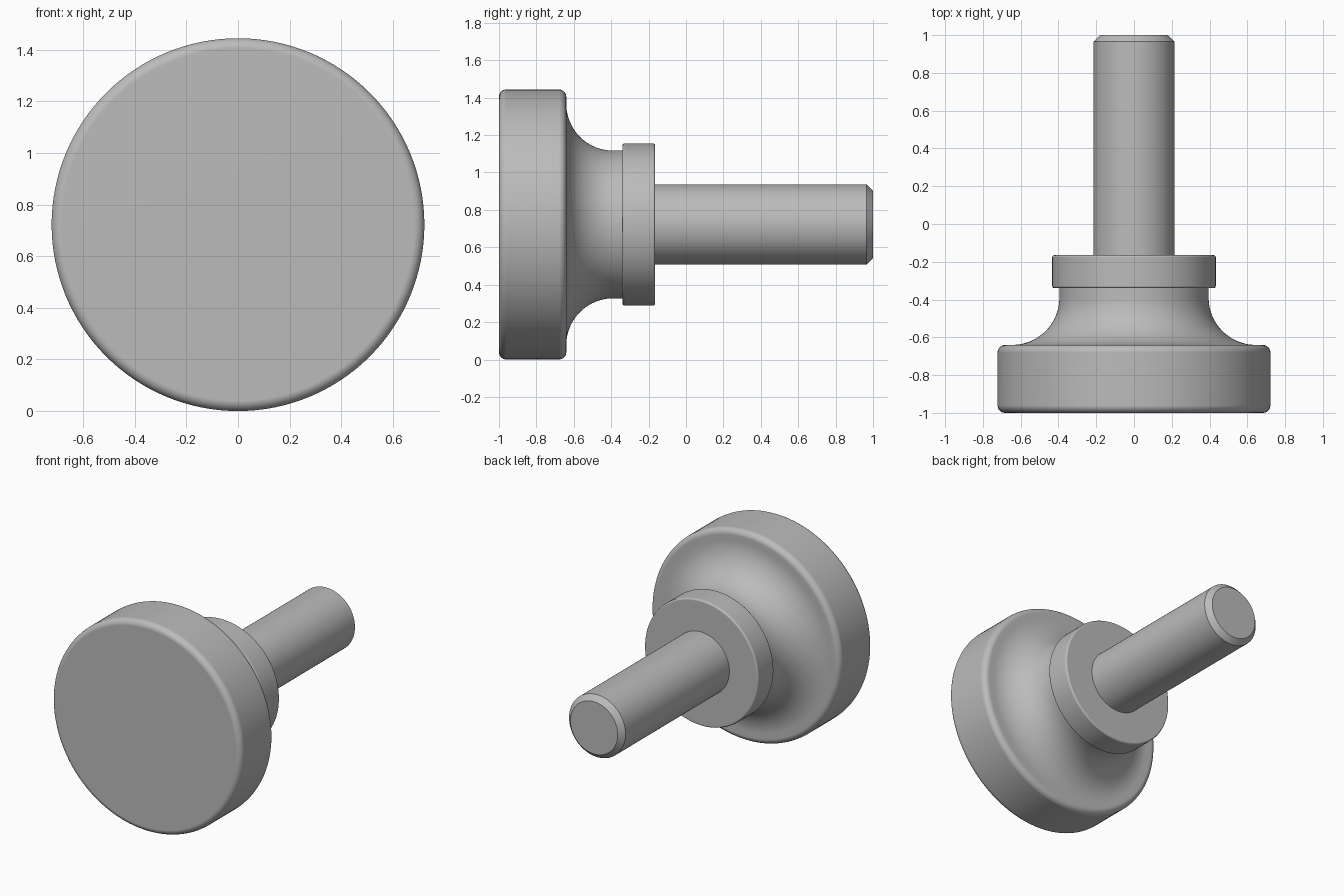
import bpy
import bmesh
from math import cos, sin, pi, radians

AXIS_Z = 0.722   # height of the axis the knob is turned around
SEGMENTS = 128

cube = bpy.data.objects.get("Cube")
if cube:
    bpy.data.objects.remove(cube, do_unlink=True)

steel = bpy.data.materials.new("satin_grey")
steel.use_nodes = True
grey = (0.5, 0.5, 0.5, 1)
steel.diffuse_color = grey
steel.node_tree.nodes["Principled BSDF"].inputs["Base Color"].default_value = grey


def arc(r, y, radius, start, end, steps):
    """Profile points (r, y) along an arc; 0 deg points outward, 90 deg to the back."""
    angles = [radians(start + (end - start) * i / steps) for i in range(steps + 1)]
    return [(r + radius * cos(a), y + radius * sin(a)) for a in angles]


def lathe(name, profile):
    """Turn a front-to-back (r, y) profile around the y axis."""
    bm = bmesh.new()
    rings = []
    for r, y in profile:
        count = SEGMENTS if r > 1e-6 else 1
        turn = [2 * pi * k / SEGMENTS for k in range(count)]
        rings.append([bm.verts.new((r * cos(a), y, r * sin(a))) for a in turn])
    for front, back in zip(rings, rings[1:]):
        for k in range(SEGMENTS):
            n = k + 1
            corners = [front[k % len(front)], back[k % len(back)],
                       back[n % len(back)], front[n % len(front)]]
            bm.faces.new(list(dict.fromkeys(corners)))
    mesh = bpy.data.meshes.new(name)
    bm.to_mesh(mesh)
    bm.free()
    mesh.materials.append(steel)
    obj = bpy.data.objects.new(name, mesh)
    obj.location.z = AXIS_Z
    bpy.context.collection.objects.link(obj)
    bpy.ops.object.select_all(action='DESELECT')
    obj.select_set(True)
    bpy.context.view_layer.objects.active = obj
    bpy.ops.object.shade_smooth_by_angle(angle=radians(30))
    weighted = obj.modifiers.new("flat_face_normals", 'WEIGHTED_NORMAL')
    weighted.keep_sharp = True
    return obj


# Round head with soft rims, flowing into a concave neck
HEAD_R, RIM = 0.722, 0.04
NECK_R, SWEEP = 0.395, 0.25
HEAD_BACK, COLLAR_FRONT, COLLAR_BACK = -0.64, -0.34, -0.165
lathe("head_and_neck",
      [(0, -1)]
      + arc(HEAD_R - RIM, -1 + RIM, RIM, -90, 0, 8)
      + arc(HEAD_R - RIM, HEAD_BACK - RIM, RIM, 0, 90, 8)
      + arc(NECK_R + SWEEP, HEAD_BACK + SWEEP, SWEEP, 270, 180, 24)
      + [(NECK_R, COLLAR_FRONT)])

# Collar disc with finely rounded edges
COLLAR_R, EDGE, SHAFT_R = 0.433, 0.012, 0.215
lathe("collar",
      [(NECK_R, COLLAR_FRONT)]
      + arc(COLLAR_R - EDGE, COLLAR_FRONT + EDGE, EDGE, -90, 0, 4)
      + arc(COLLAR_R - EDGE, COLLAR_BACK - EDGE, EDGE, 0, 90, 4)
      + [(SHAFT_R, COLLAR_BACK)])

# Plain shaft with a chamfered tip
CHAMFER = 0.035
lathe("shaft",
      [(SHAFT_R, COLLAR_BACK), (SHAFT_R, 1 - CHAMFER), (SHAFT_R - CHAMFER, 1), (0, 1)])
